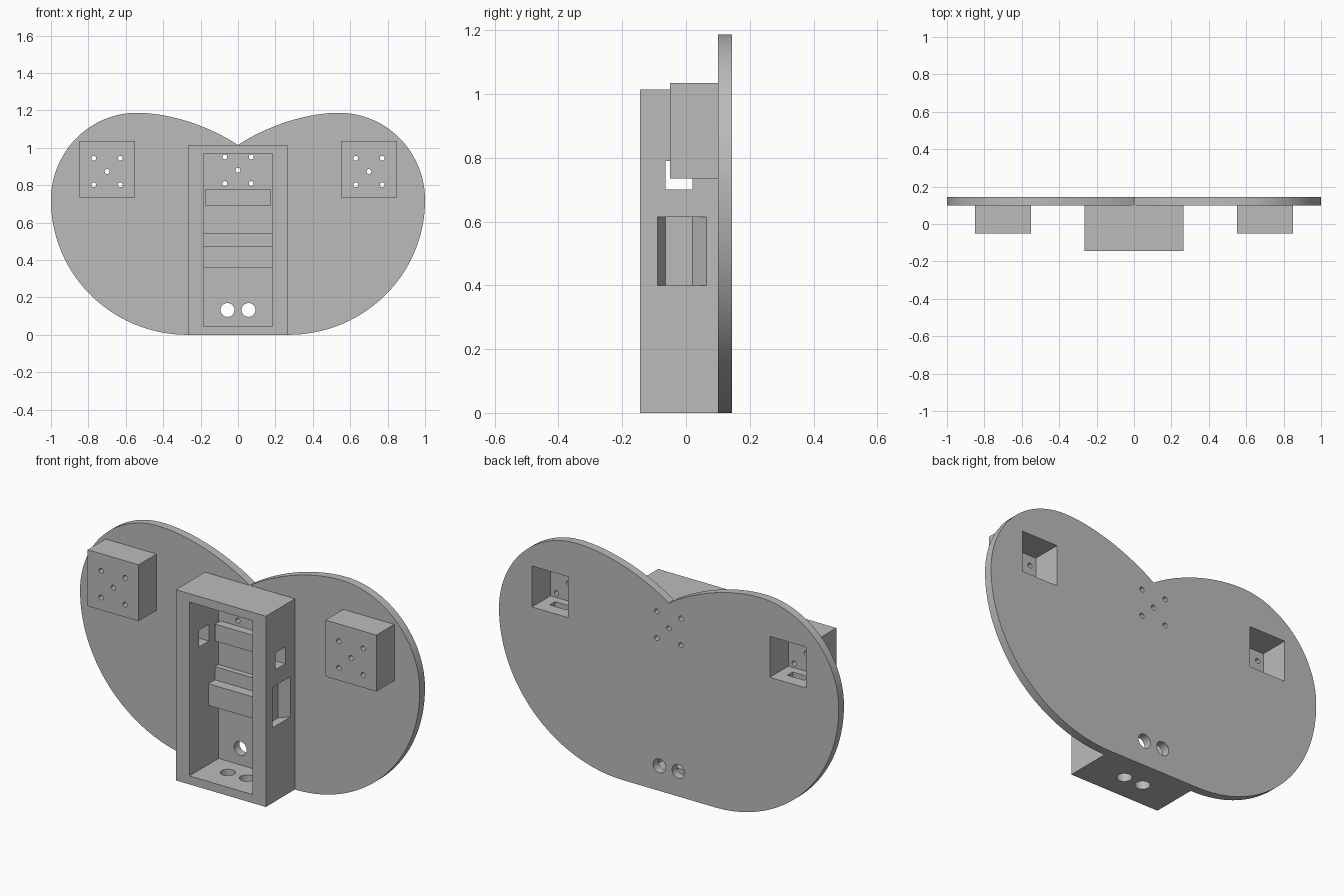
import bpy, bmesh, math
from mathutils import Matrix, Vector

if "Cube" in bpy.data.objects:
    bpy.data.objects.remove(bpy.data.objects["Cube"], do_unlink=True)

grey = bpy.data.materials.new("plain_grey")
grey.use_nodes = True
colour = (0.5, 0.5, 0.5, 1)
grey.diffuse_color = colour
grey.node_tree.nodes["Principled BSDF"].inputs["Base Color"].default_value = colour

FRONT, PLATE_FRONT, BACK = -0.144, 0.1, 0.144


def finish(name, bm):
    bmesh.ops.recalc_face_normals(bm, faces=bm.faces)
    mesh = bpy.data.meshes.new(name)
    bm.to_mesh(mesh)
    bm.free()
    mesh.materials.append(grey)
    ob = bpy.data.objects.new(name, mesh)
    bpy.context.collection.objects.link(ob)
    return ob


def box(name, x, y, z):
    """Box from (low, high) ranges."""
    bm = bmesh.new()
    bmesh.ops.create_cube(bm, size=1)
    for v in bm.verts:
        v.co = Vector(r[0] if c < 0 else r[1] for c, r in zip(v.co, (x, y, z)))
    return finish(name, bm)


def rod(centre, radius, length, axis):
    """Round cutter along y or z."""
    bm = bmesh.new()
    turn = Matrix.Rotation(math.pi / 2, 4, 'X') if axis == 'Y' else Matrix()
    bmesh.ops.create_cone(bm, cap_ends=True, segments=32, radius1=radius, radius2=radius,
                          depth=length, matrix=Matrix.Translation(centre) @ turn)
    return finish("cutter", bm)


def cut(ob, cutters):
    """Subtract the cutters, bake the result and delete the cutters."""
    for c in cutters:
        c.hide_render = True
        m = ob.modifiers.new("cut", 'BOOLEAN')
        m.operation, m.solver, m.object = 'DIFFERENCE', 'EXACT', c
    bpy.context.view_layer.update()
    baked = bpy.data.meshes.new_from_object(ob.evaluated_get(bpy.context.evaluated_depsgraph_get()))
    ob.modifiers.clear()
    ob.data = baked
    for c in cutters:
        bpy.data.objects.remove(c, do_unlink=True)


def five_holes(x, z, y):
    """Screw hole pattern like the five on a die."""
    spots = [(0, 0)] + [(a, b) for a in (-0.071, 0.071) for b in (-0.071, 0.071)]
    return [rod((x + a, y, z + b), 0.013, 0.2, 'Y') for a, b in spots]


def mouth_holes():
    return [rod((s * 0.056, 0.12, 0.133), 0.037, 0.2, 'Y') for s in (-1, 1)]


def tapered_pocket(side):
    """Blind side pocket that narrows towards its floor."""
    ob = box("cutter", (0.221, 0.309), (-0.5, 0.5), (0.4, 0.615))
    for v in ob.data.vertices:
        inner = v.co.x < 0.25
        low, high = (-0.065, 0.02) if inner else (-0.115, 0.11)
        v.co.y = low if v.co.y < 0 else high
        v.co.x *= side
    if side < 0:
        ob.data.flip_normals()
    return ob


# Back plate outline: lower arc, upper arc, then the curve into the notch
half = []
N = 40
for i in range(N + 1):
    a = -math.pi / 2 * (1 - i / N)
    half.append((0.27 + 0.73 * math.cos(a), 0.72 + 0.72 * math.sin(a)))
for i in range(1, N + 1):
    a = math.pi / 2 * i / N
    half.append((0.54 + 0.46 * math.cos(a), 0.72 + 0.467 * math.sin(a)))
p = [Vector(q) for q in ((0.54, 1.187), (0.37, 1.187), (0.16, 1.12), (0, 1.015))]
for i in range(1, 21):
    t = i / 20
    half.append(tuple(p[0] * (1 - t)**3 + p[1] * 3 * t * (1 - t)**2
                      + p[2] * 3 * t * t * (1 - t) + p[3] * t**3))
outline = half + [(-x, z) for x, z in reversed(half[:-1])]
bm = bmesh.new()
face = bm.faces.new([bm.verts.new((x, PLATE_FRONT, z)) for x, z in outline])
rim = bmesh.ops.extrude_face_region(bm, geom=[face])
bmesh.ops.translate(bm, vec=(0, BACK - PLATE_FRONT, 0),
                    verts=[g for g in rim["geom"] if isinstance(g, bmesh.types.BMVert)])
plate = finish("back_plate", bm)
windows = [box("cutter", (s * 0.7 - 0.106, s * 0.7 + 0.106), (0.05, 0.2), (0.778, 0.996))
           for s in (-1, 1)]
cut(plate, windows + mouth_holes() + five_holes(0, 0.88, 0.12))

# Central housing: open frame with side openings and floor holes
housing = box("housing", (-0.265, 0.265), (FRONT, PLATE_FRONT), (0, 1.015))
cut(housing, [box("cutter", (-0.185, 0.185), (-0.3, 0.2), (0.045, 0.97)),
              box("cutter", (-0.4, 0.4), (-0.065, 0.02), (0.70, 0.79)),
              tapered_pocket(1), tapered_pocket(-1)]
    + [rod((s * 0.056, -0.005, 0.02), 0.037, 0.2, 'Z') for s in (-1, 1)])

# Ledges inside the housing
box("upper_ledge", (-0.175, 0.175), (0.055, PLATE_FRONT), (0.69, 0.78))
box("middle_step", (-0.185, 0.185), (0.07, PLATE_FRONT), (0.475, 0.545))
box("lower_ledge", (-0.185, 0.185), (0.015, PLATE_FRONT), (0.36, 0.475))

# Side boxes: hollow from the back, screw holes in front, slot below
for s, side in ((1, "left"), (-1, "right")):
    c = s * 0.7
    pod = box(side + "_box", (c - 0.15, c + 0.15), (-0.05, PLATE_FRONT), (0.735, 1.035))
    cut(pod, [box("cutter", (c - 0.106, c + 0.106), (-0.012, 0.2), (0.778, 0.996)),
              box("cutter", (c - 0.05, c + 0.05), (0.03, 0.075), (0.7, 0.8))]
        + five_holes(c, 0.873, -0.06))

# Smooth the curved rim and holes, keep the corners sharp
for ob in (plate, housing, bpy.data.objects["left_box"], bpy.data.objects["right_box"]):
    bpy.ops.object.select_all(action='DESELECT')
    ob.select_set(True)
    bpy.context.view_layer.objects.active = ob
    bpy.ops.object.shade_smooth_by_angle(angle=math.radians(25))
